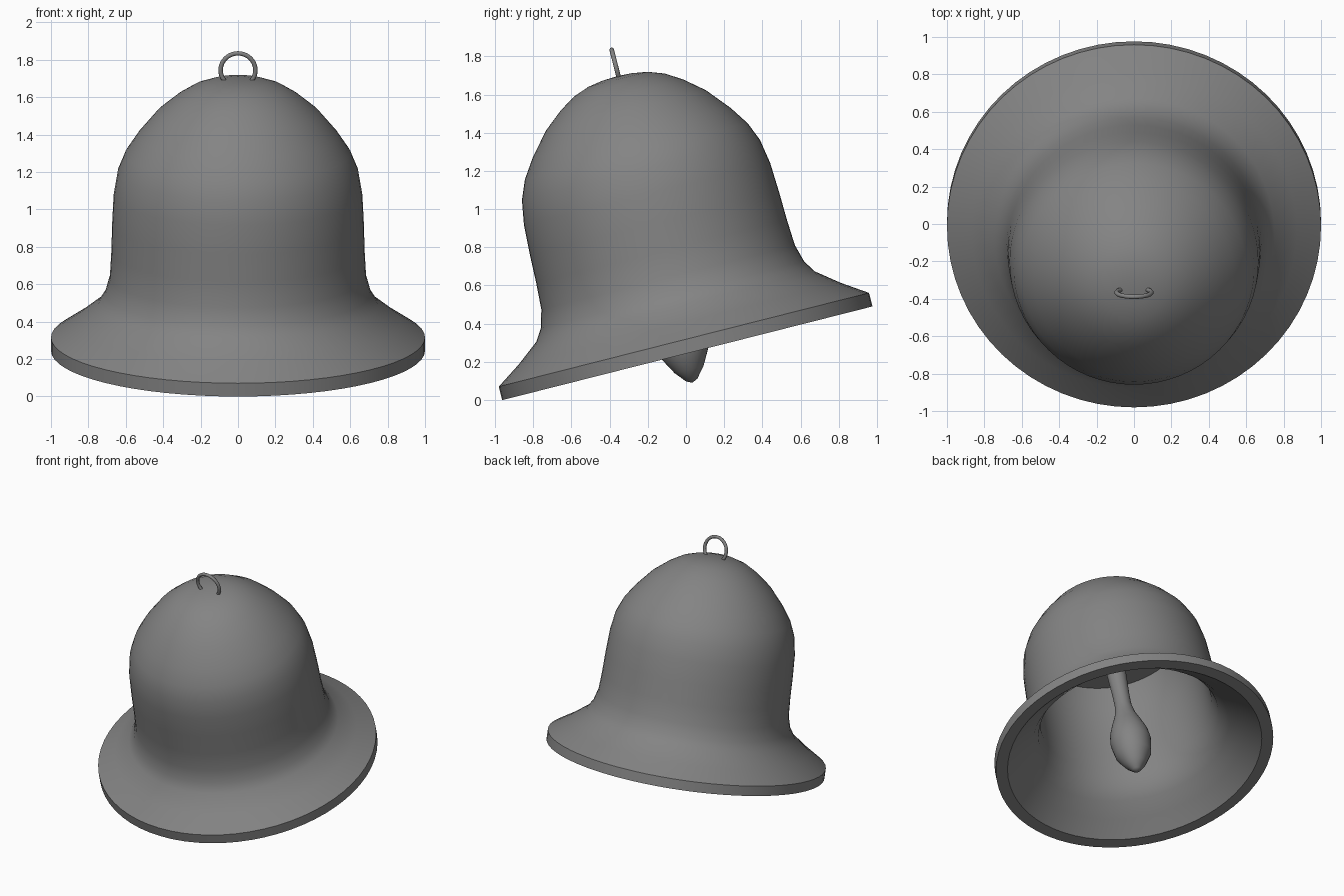
import bpy, bmesh, math
from mathutils import Matrix

if "Cube" in bpy.data.objects:
    bpy.data.objects.remove(bpy.data.objects["Cube"])

TILT = math.radians(14.2)
PLACE = Matrix.Translation((0, 0.007, 0.245)) @ Matrix.Rotation(TILT, 4, 'X')

grey = bpy.data.materials.new("dark_grey")
grey.diffuse_color = (0.23, 0.23, 0.23, 1)
grey.use_nodes = True
grey.node_tree.nodes["Principled BSDF"].inputs["Base Color"].default_value = grey.diffuse_color


def finish(obj, shift=0.0, angle=35):
    """Tilt the part with the bell, colour it and shade it smooth."""
    obj.matrix_world = PLACE @ Matrix.Translation((0, shift, 0))
    obj.data.materials.append(grey)
    bpy.ops.object.select_all(action='DESELECT')
    obj.select_set(True)
    bpy.context.view_layer.objects.active = obj
    bpy.ops.object.shade_smooth_by_angle(angle=math.radians(angle))


def lathe(name, profile, segments, shift=0.0):
    """Spin a (radius, height) profile around the local z axis."""
    bm = bmesh.new()
    verts = [bm.verts.new((r, 0, h)) for r, h in profile]
    edges = [bm.edges.new(pair) for pair in zip(verts, verts[1:])]
    bmesh.ops.spin(bm, geom=verts + edges, cent=(0, 0, 0), axis=(0, 0, 1),
                   angle=math.tau, steps=segments, use_duplicate=False)
    bmesh.ops.remove_doubles(bm, verts=bm.verts, dist=1e-4)
    bmesh.ops.recalc_face_normals(bm, faces=bm.faces)
    mesh = bpy.data.meshes.new(name)
    bm.to_mesh(mesh)
    bm.free()
    obj = bpy.data.objects.new(name, mesh)
    bpy.context.collection.objects.link(obj)
    finish(obj, shift)


# Bell shell: outer skin from the crown down to the lip, then the hollow inside
outer = [(0, 1.497), (0.08, 1.493), (0.16, 1.48), (0.245, 1.449), (0.33, 1.396),
         (0.432, 1.312), (0.535, 1.19), (0.602, 1.09), (0.643, 0.99),
         (0.665, 0.86), (0.673, 0.7), (0.677, 0.55), (0.685, 0.41),
         (0.711, 0.317), (0.751, 0.253), (0.87, 0.16), (1.0, 0.073), (1.0, 0)]
inner = [(0.917, 0), (0.81, 0.1), (0.71, 0.185), (0.65, 0.27), (0.618, 0.39),
         (0.608, 0.55), (0.602, 0.7), (0.593, 0.85), (0.57, 0.99), (0.53, 1.1), (0, 1.1)]
lathe("bell_shell", outer + inner, 64)

# Clapper: stem hanging from the ceiling with a pointed bulb
lathe("clapper", [(0, 1.1), (0.075, 1.1), (0.07, 0.8), (0.06, 0.56), (0.06, 0.46),
                  (0.075, 0.38), (0.108, 0.29), (0.138, 0.2), (0.146, 0.12),
                  (0.128, 0.005), (0.078, -0.085), (0.03, -0.142), (0, -0.156)], 32, -0.012)

# Hanging ring sunk into the crown
bpy.ops.mesh.primitive_torus_add(major_radius=0.093, minor_radius=0.012,
                                 major_segments=40, minor_segments=12)
ring = bpy.context.object
ring.name = "hanging_ring"
ring.data.transform(Matrix.Translation((0, 0, 1.545)) @ Matrix.Rotation(math.pi / 2, 4, 'X'))
finish(ring, 0.006)
